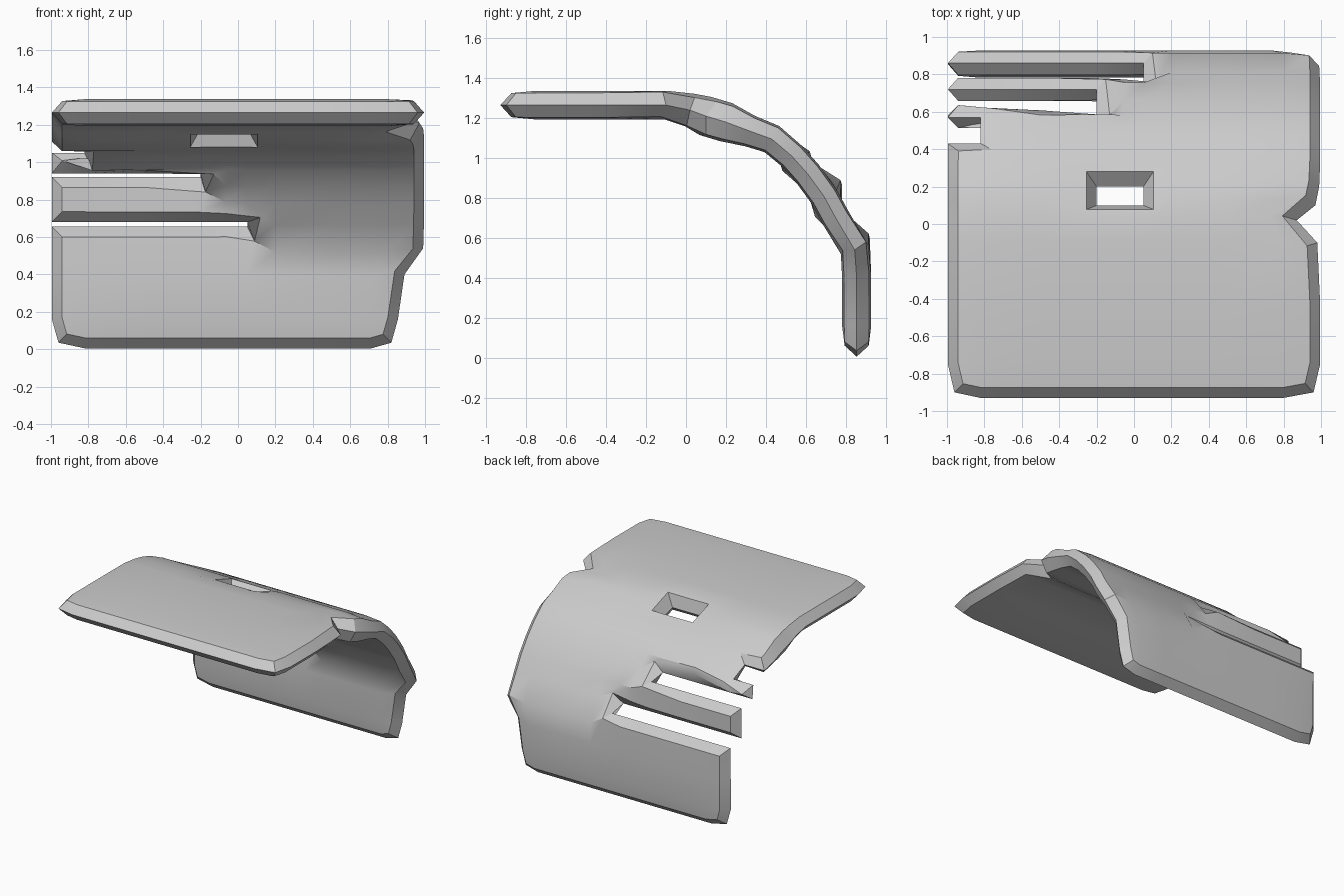
import bpy, bmesh
from mathutils import Vector

if "Cube" in bpy.data.objects:
    bpy.data.objects.remove(bpy.data.objects["Cube"])

# Cross-section rows of the bent sheet's mid surface, bottom to top then forward:
# smooth side (y, z), louvred left side (y, z), half thickness, x where louvre ends, right end x
ROWS = [
    (.855, .005, .855, .005, .07, -.5, .855),
    (.855, .16, .855, .16, .073, -.5, .855),
    (.855, .40, .855, .40, .073, -.5, .89),
    (.845, .54, .86, .655, .072, .05, .99),
    (.75, .70, .72, .68, .072, .05, .995),
    (.69, .81, .72, .92, .072, -.2, .995),
    (.61, .92, .58, .94, .072, -.2, .995),
    (.53, 1.01, .57, 1.05, .072, -.82, .995),
    (.43, 1.095, .43, 1.11, .075, -.82, .995),
    (.32, 1.135, .32, 1.135, .08, -.5, .995),
    (.20, 1.18, .20, 1.18, .10, -.5, .99),
    (.10, 1.21, .10, 1.21, .10, -.5, .97),
    (.02, 1.24, .02, 1.24, .085, -.5, .87),
    (-.10, 1.265, -.10, 1.265, .072, -.5, .98),
    (-.42, 1.265, -.42, 1.265, .072, -.5, .995),
    (-.75, 1.265, -.75, 1.265, .072, -.5, .995),
    (-.93, 1.265, -.93, 1.265, .07, -.5, .995),
]
COLS = [-.995, -.82, -.5, -.2, -.06, .05, .2, .5, .8, 1.0]
# Openings: row below the opening -> x range
CUTS = {3: (-1, .06), 5: (-1, -.19), 7: (-1, -.81), 10: (-.21, .06)}


def sheet_point(row, x):
    y1, z1, y0, z0, _, end, right = row
    t = min(1, max(0, (x - end) / .15))
    if x > .5:
        x = .5 + (x - .5) * (right - .5) / .5
    return Vector((x, y0 + (y1 - y0) * t, z0 + (z1 - z0) * t))


# Mid surface with slots, hole and notch left open
bm = bmesh.new()
half = bm.verts.layers.float.new("half")
grid = []
for row in ROWS:
    line = [bm.verts.new(sheet_point(row, x)) for x in COLS]
    for v in line:
        v[half] = row[4]
    grid.append(line)
for r in range(len(ROWS) - 1):
    for c in range(len(COLS) - 1):
        if r in CUTS and CUTS[r][0] <= COLS[c] and COLS[c + 1] <= CUTS[r][1]:
            continue
        bm.faces.new((grid[r][c], grid[r][c + 1], grid[r + 1][c + 1], grid[r + 1][c]))

# Clipped outer corners
for r, c, dx, d in ((0, 0, .035, (0, .03)), (0, -1, -.035, (0, .03)),
                    (-1, 0, .035, (.03, 0)), (-1, -1, -.035, (.03, 0))):
    grid[r][c].co += Vector((dx, d[0], d[1]))
bmesh.ops.delete(bm, geom=[v for v in bm.verts if not v.link_faces], context='VERTS')

# Band along every rim, so the thickness tapers to an edge
bmesh.ops.inset_region(bm, faces=bm.faces[:], thickness=.055,
                       use_boundary=True, use_even_offset=True)
bm.normal_update()

# Thicken both ways, sharing the rim vertices
out = bmesh.new()
front, back = {}, {}
for v in bm.verts:
    if v.is_boundary:
        front[v] = back[v] = out.verts.new(v.co)
    else:
        rim = any(e.other_vert(v).is_boundary for e in v.link_edges)
        h = (v[half] or .07) * (.86 if rim else 1)
        front[v] = out.verts.new(v.co + v.normal * h)
        back[v] = out.verts.new(v.co - v.normal * h)
for f in bm.faces:
    out.faces.new([front[v] for v in f.verts])
    out.faces.new([back[v] for v in reversed(f.verts)])
bmesh.ops.recalc_face_normals(out, faces=out.faces[:])

mesh = bpy.data.meshes.new("bent_louvred_panel")
out.to_mesh(mesh)
out.free()
bm.free()
panel = bpy.data.objects.new("bent_louvred_panel", mesh)
bpy.context.collection.objects.link(panel)
bpy.context.view_layer.objects.active = panel
panel.select_set(True)
bpy.ops.object.shade_smooth_by_angle(angle=.5)
